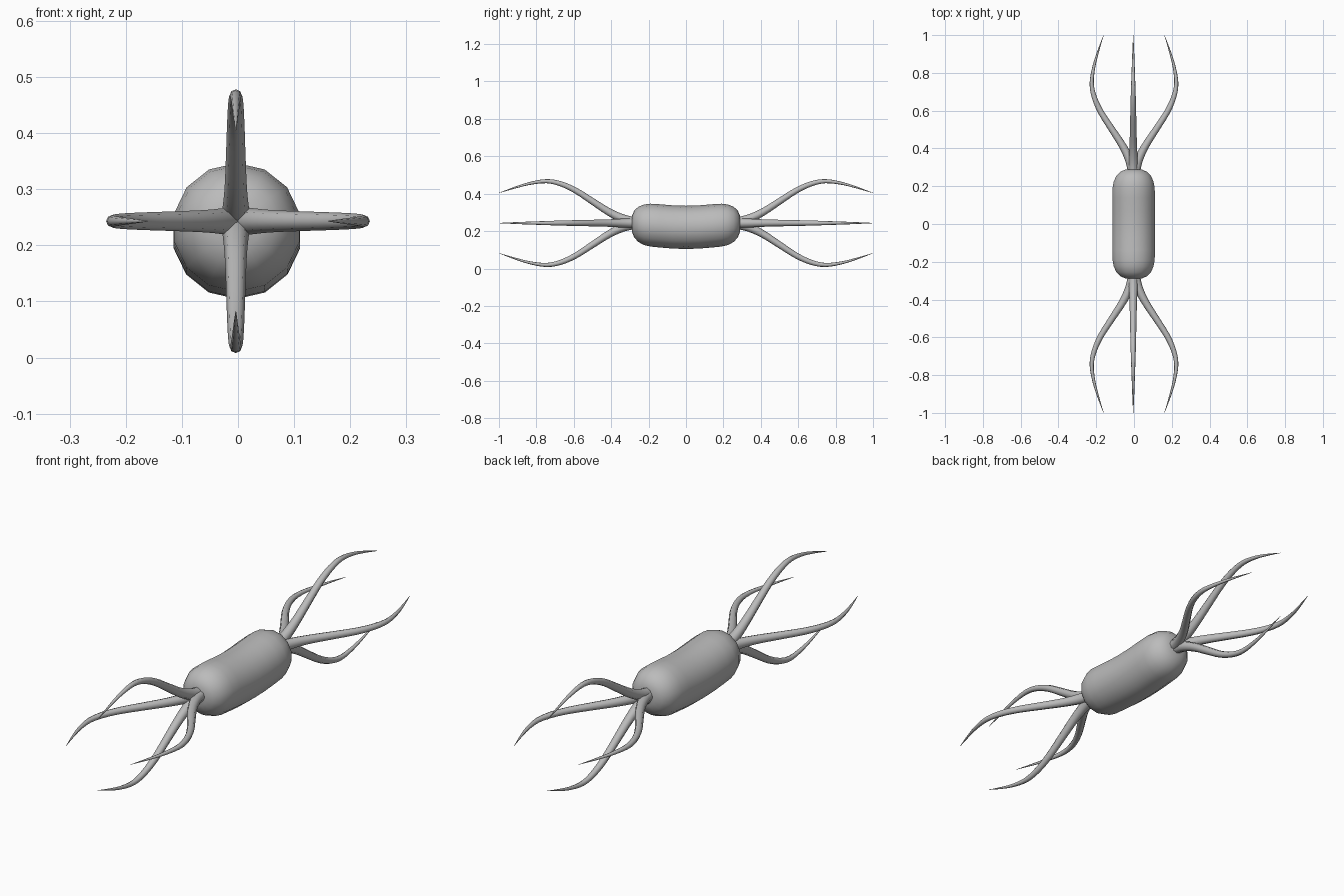
import bpy, bmesh, math
from mathutils import Vector

if "Cube" in bpy.data.objects:
    bpy.data.objects.remove(bpy.data.objects["Cube"])

AXIS_Z = 0.243

grey = bpy.data.materials.new("grey")
grey.diffuse_color = (0.5, 0.5, 0.5, 1)
grey.use_nodes = True
grey.node_tree.nodes["Principled BSDF"].inputs["Base Color"].default_value = grey.diffuse_color


def spline(pts, steps):
    """Catmull-Rom samples through equal-length tuples."""
    p = [Vector(q) for q in pts]
    p = [2 * p[0] - p[1]] + p + [2 * p[-1] - p[-2]]
    out = []
    for i in range(1, len(p) - 2):
        a, b, c, d = p[i - 1:i + 3]
        for s in range(steps):
            t = s / steps
            out.append(0.5 * (2 * b + (c - a) * t + (2 * a - 5 * b + 4 * c - d) * t * t
                              + (3 * b - a - 3 * c + d) * t ** 3))
    return out + [p[-2]]


def tube(name, path, radii, sides, side_axis):
    """Sweep a ring along a planar path; side_axis is the plane's normal."""
    bm = bmesh.new()
    rings = []
    for i, c in enumerate(path):
        tan = (path[min(i + 1, len(path) - 1)] - path[max(i - 1, 0)]).normalized()
        up = side_axis.cross(tan).normalized()
        rings.append([bm.verts.new(c + radii[i] * (up * math.cos(2 * math.pi * k / sides)
                      + side_axis * math.sin(2 * math.pi * k / sides))) for k in range(sides)])
    for r0, r1 in zip(rings, rings[1:]):
        for k in range(sides):
            n = (k + 1) % sides
            bm.faces.new((r0[k], r0[n], r1[n], r1[k]))
    bm.faces.new(rings[0])
    bm.faces.new(rings[-1])
    bmesh.ops.recalc_face_normals(bm, faces=bm.faces)
    for f in bm.faces:
        f.smooth = True
    me = bpy.data.meshes.new(name)
    bm.to_mesh(me)
    bm.free()
    me.materials.append(grey)
    ob = bpy.data.objects.new(name, me)
    bpy.context.collection.objects.link(ob)
    return ob


# Body: a rounded capsule sagging slightly in the middle (y, centre z, radius)
half = [(0, 0.220, 0.1155), (0.07, 0.222, 0.1155), (0.14, 0.228, 0.1155), (0.19, 0.232, 0.1145),
        (0.225, 0.234, 0.108), (0.255, 0.236, 0.094), (0.277, 0.238, 0.072),
        (0.288, 0.239, 0.045), (0.291, 0.240, 0.012)]
full = [(-y, z, r) for y, z, r in reversed(half[1:])] + half
sides = 14
bm = bmesh.new()
rings = [[bm.verts.new((-0.002 + r * math.sin(2 * math.pi * k / sides), y,
                        z + r * math.cos(2 * math.pi * k / sides))) for k in range(sides)]
         for y, z, r in full]
for r0, r1 in zip(rings, rings[1:]):
    for k in range(sides):
        n = (k + 1) % sides
        bm.faces.new((r0[k], r0[n], r1[n], r1[k]))
bm.faces.new(rings[0])
bm.faces.new(rings[-1])
bmesh.ops.recalc_face_normals(bm, faces=bm.faces)
for f in bm.faces:
    f.smooth = True
me = bpy.data.meshes.new("body")
bm.to_mesh(me)
bm.free()
me.materials.append(grey)
bpy.context.collection.objects.link(bpy.data.objects.new("body", me))

# Tentacles: four per end, each (y, distance from axis, radius)
arm = spline([(0.26, 0.004, 0.026), (0.33, 0.020, 0.024), (0.41, 0.058, 0.020),
              (0.50, 0.116, 0.0175), (0.59, 0.174, 0.0155), (0.67, 0.210, 0.0135),
              (0.745, 0.224, 0.011), (0.83, 0.213, 0.008), (0.91, 0.191, 0.005),
              (1.0, 0.161, 0.0007)], 3)
directions = {"top": (0, 1), "bottom": (0, -1), "right": (1, 0), "left": (-1, 0)}
for end, sy in (("front", -1), ("back", 1)):
    for side, (dx, dz) in directions.items():
        ox = -0.004 if dz else 0
        path = [Vector((ox + dx * p[1], sy * p[0], AXIS_Z + dz * p[1])) for p in arm]
        tube(f"{end}_{side}_tentacle", path, [p[2] for p in arm], 8, Vector((dz, 0, -dx)))
